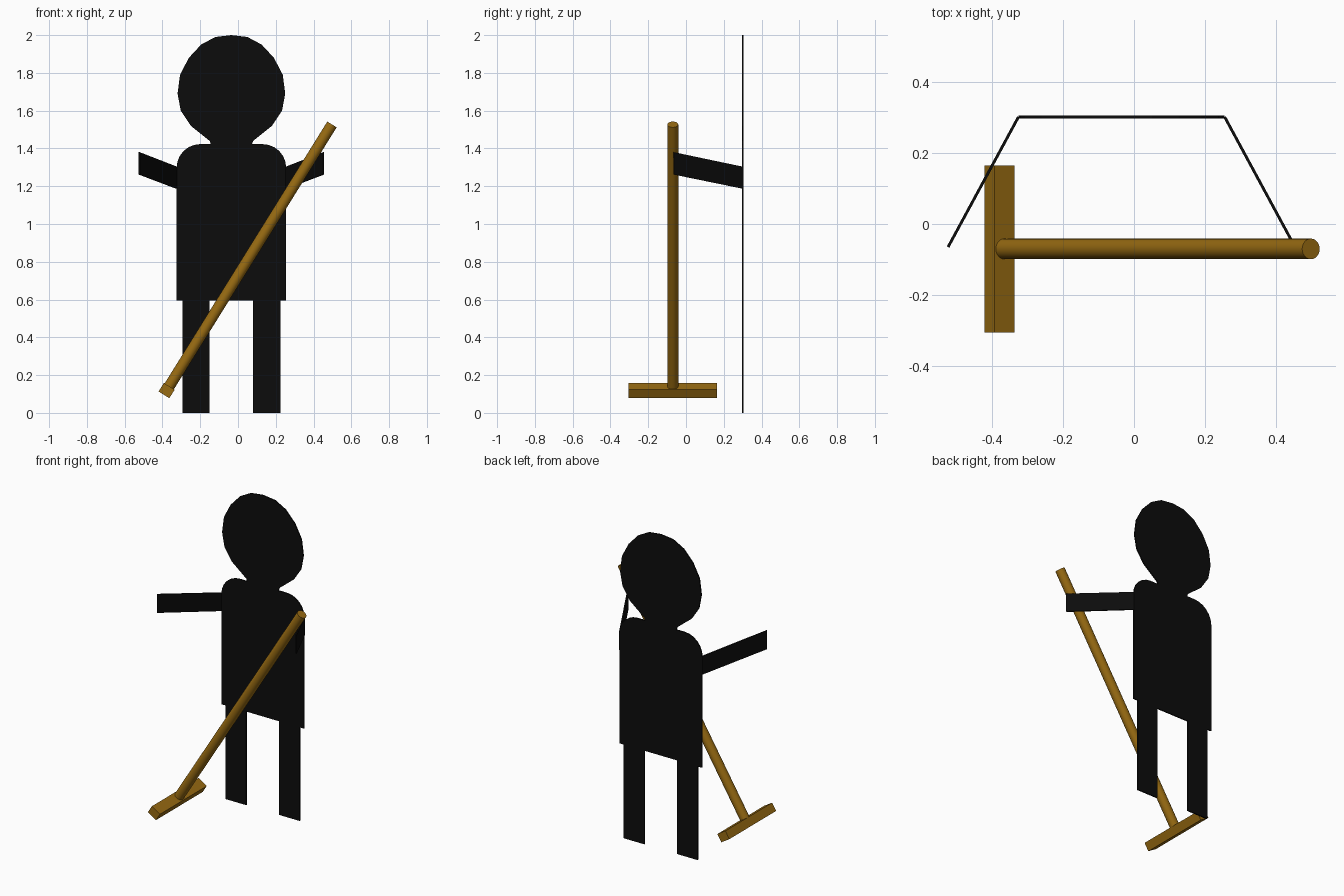
import bpy, math
from mathutils import Vector

cube = bpy.data.objects.get("Cube")
if cube:
    bpy.data.objects.remove(cube, do_unlink=True)


def material(name, color):
    m = bpy.data.materials.new(name)
    m.use_nodes = True
    m.diffuse_color = color
    m.node_tree.nodes["Principled BSDF"].inputs["Base Color"].default_value = color
    return m


BLACK = material("matte black", (0.0035, 0.0035, 0.0035, 1))
WOOD = material("brown wood", (0.31, 0.145, 0.006, 1))

THICK = 0.008     # sheet thickness
BACK = 0.301      # y of the flat figure
MID = -0.035      # x of the figure's centre line


def sheet(name, points):
    """Flat plate from an outline, given thickness with a modifier."""
    mesh = bpy.data.meshes.new(name)
    mesh.from_pydata(points, [], [range(len(points))])
    mesh.materials.append(BLACK)
    obj = bpy.data.objects.new(name, mesh)
    bpy.context.collection.objects.link(obj)
    mod = obj.modifiers.new("thickness", 'SOLIDIFY')
    mod.thickness = THICK
    mod.offset = 0
    return obj


def figure_sheet(name, half):
    """Symmetric plate from its right-hand half outline, top to bottom."""
    outline = half + [(-x, z) for x, z in reversed(half) if x > 0]
    return sheet(name, [(MID + x, BACK, z) for x, z in outline])


# Head: round skull tapering to the neck
figure_sheet("head", [(0, 2.0), (0.085, 1.99), (0.16, 1.95), (0.225, 1.88),
                      (0.272, 1.79), (0.285, 1.69), (0.268, 1.6),
                      (0.215, 1.52), (0.115, 1.44), (0.105, 1.41)])

# Torso with rounded shoulders
W, TOP, R = 0.29, 1.423, 0.125
shoulder = [(W - R + R * math.sin(a), TOP - R + R * math.cos(a))
            for a in (math.radians(15 * i) for i in range(7))]
figure_sheet("torso", shoulder + [(W, 0.595)])

# Legs and forward-reaching arms
for side, label in ((-1, "right"), (1, "left")):
    inner, outer = MID + side * 0.115, MID + side * 0.26
    sheet(label + "_leg", [(inner, BACK, 0), (outer, BACK, 0),
                           (outer, BACK, 0.6), (inner, BACK, 0.6)])
    root, hand = MID + side * W, MID + side * 0.488
    sheet(label + "_arm", [(root, BACK, 1.187), (hand, -0.065, 1.262),
                           (hand, -0.065, 1.38), (root, BACK, 1.303)])

# Broom: round handle set into a bar, both tilted together
low, high = Vector((-0.378, -0.07, 0.118)), Vector((0.4975, -0.07, 1.527))
axis = high - low
tilt = axis.to_track_quat('Z', 'Y').to_euler()
bpy.ops.mesh.primitive_cylinder_add(vertices=24, radius=0.029, depth=axis.length,
                                    location=(low + high) / 2, rotation=tilt)
handle = bpy.context.object
handle.name = "broom_handle"
handle.data.materials.append(WOOD)
bpy.ops.object.shade_smooth_by_angle()

lean = math.atan2(axis.x, axis.z)
bpy.ops.mesh.primitive_cube_add(size=1, location=low, rotation=(0, lean, 0))
bar = bpy.context.object
bar.name = "broom_bar"
bar.scale = (0.067, 0.47, 0.053)
bar.data.materials.append(WOOD)
